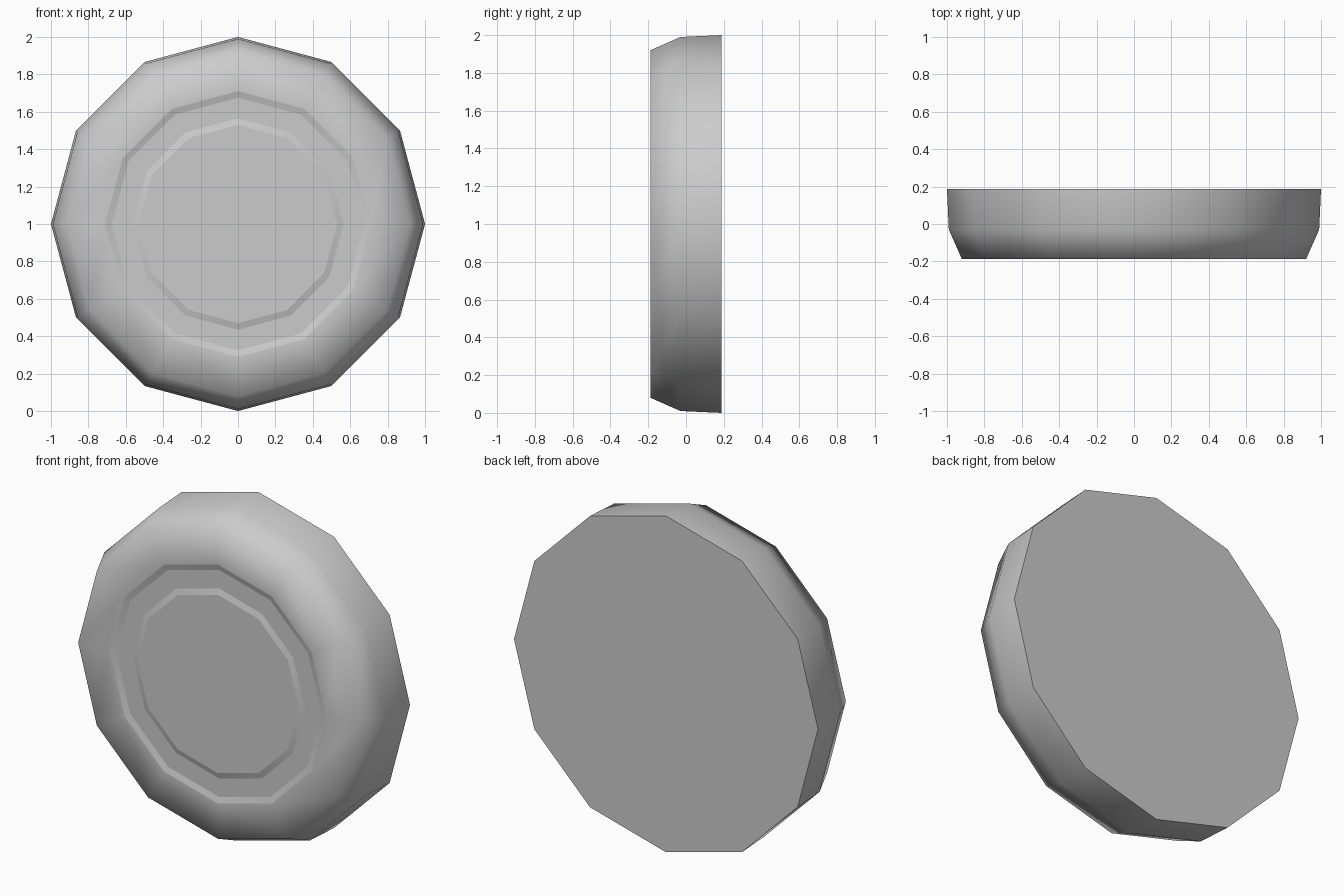
import bpy, bmesh, math

if "Cube" in bpy.data.objects:
    bpy.data.objects.remove(bpy.data.objects["Cube"])

SIDES = 12
# (radius, y) from the back rim round to the raised centre disc
PROFILE = [(1.0, 0.188), (0.99, -0.03), (0.92, -0.188), (0.71, -0.188),
           (0.675, -0.178), (0.565, -0.178), (0.53, -0.188)]
SHARP_RINGS = {0, 3, 4, 5, 6}   # back edge and groove edges

bm = bmesh.new()
rings = []
for r, y in PROFILE:
    rings.append([bm.verts.new((r * math.sin(2 * math.pi * i / SIDES), y,
                                1 + r * math.cos(2 * math.pi * i / SIDES)))
                  for i in range(SIDES)])

# Side wall, rounded shoulder and shallow groove
for a, b in zip(rings, rings[1:]):
    for i in range(SIDES):
        j = (i + 1) % SIDES
        bm.faces.new((a[i], a[j], b[j], b[i]))

# Flat back and centre disc
bm.faces.new(rings[0])
bm.faces.new(rings[-1])
bmesh.ops.recalc_face_normals(bm, faces=bm.faces)

# Smooth shading with crisp back rim and groove
for f in bm.faces:
    f.smooth = True
for k in SHARP_RINGS:
    for i in range(SIDES):
        bm.edges.get((rings[k][i], rings[k][(i + 1) % SIDES])).smooth = False

mesh = bpy.data.meshes.new("wheel_disc")
bm.to_mesh(mesh)
bm.free()
wheel = bpy.data.objects.new("wheel_disc", mesh)
bpy.context.collection.objects.link(wheel)
